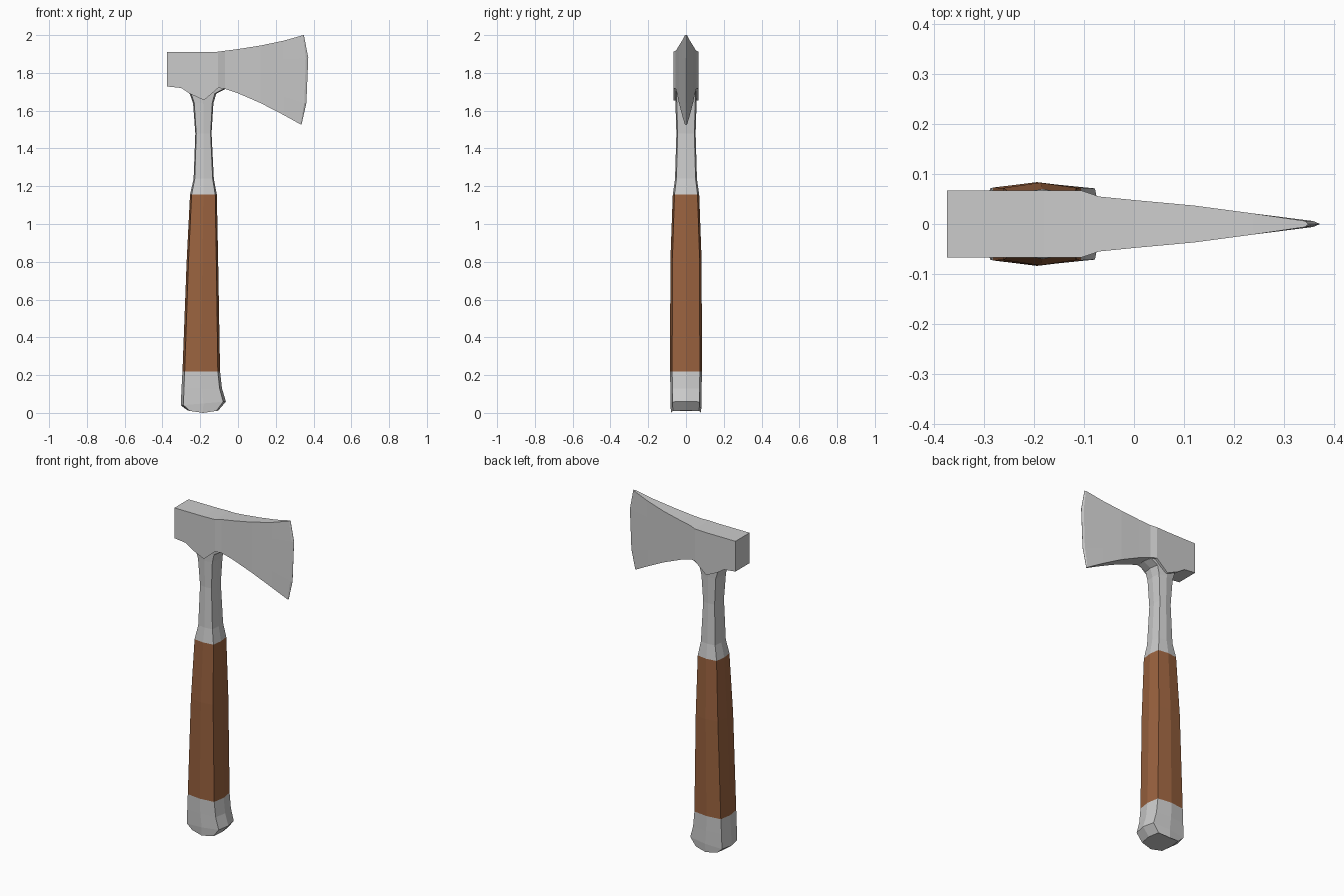
import bpy

if "Cube" in bpy.data.objects:
    bpy.data.objects.remove(bpy.data.objects["Cube"])


def make(name, verts, faces, color=None):
    me = bpy.data.meshes.new(name)
    me.from_pydata(verts, [], faces)
    import bmesh
    bm = bmesh.new()
    bm.from_mesh(me)
    bmesh.ops.remove_doubles(bm, verts=bm.verts, dist=1e-5)
    bmesh.ops.recalc_face_normals(bm, faces=bm.faces)
    bm.to_mesh(me)
    bm.free()
    ob = bpy.data.objects.new(name, me)
    bpy.context.collection.objects.link(ob)
    if color:
        m = bpy.data.materials.new(name + "_material")
        m.diffuse_color = color
        m.use_nodes = True
        m.node_tree.nodes["Principled BSDF"].inputs["Base Color"].default_value = m.diffuse_color
        me.materials.append(m)
    return ob


def loft(name, rings, caps=True, color=None):
    """Join equal-length closed rings of points with quads."""
    n = len(rings[0])
    verts = [p for r in rings for p in r]
    faces = [(i * n + k, i * n + (k + 1) % n, (i + 1) * n + (k + 1) % n, (i + 1) * n + k)
             for i in range(len(rings) - 1) for k in range(n)]
    faces.append(tuple(range(n)))
    if caps:
        faces.append(tuple(range((len(rings) - 1) * n, len(rings) * n)))
    return make(name, verts, faces, color)


def section(xl, zl, xr, zr, y):
    """Eight-sided handle section; left and right ends may differ in height."""
    c, h = (xl + xr) / 2, (xr - xl) / 2
    unit = [(-1, 0), (-0.88, -0.87), (0, -1), (0.88, -0.87),
            (1, 0), (0.88, 0.87), (0, 1), (-0.88, 0.87)]
    return [(c + u * h, v * y, zl + (zr - zl) * (u + 1) / 2) for u, v in unit]


def level(z, xl, xr, y):
    return section(xl, z, xr, z, y)


# Steel neck, flaring into the head
loft("neck", [level(1.155, -0.254, -0.112, 0.070), level(1.24, -0.235, -0.128, 0.058),
              level(1.48, -0.226, -0.140, 0.051), level(1.64, -0.238, -0.130, 0.056),
              level(1.69, -0.256, -0.115, 0.058), level(1.715, -0.275, -0.065, 0.058),
              level(1.74, -0.275, -0.065, 0.058)])

# Wooden grip
loft("grip", [level(0.22, -0.294, -0.095, 0.084), level(0.80, -0.272, -0.105, 0.083),
              level(1.155, -0.254, -0.112, 0.070)], color=(0.325, 0.124, 0.05, 1))

# Pommel with chamfered, slightly bulging base
bottom = [(x, y * 0.95, 0.012 * abs(x + 0.185) / 0.08)
          for x, y, z in level(0, -0.265, -0.105, 0.084)]
loft("pommel", [level(0.22, -0.294, -0.095, 0.084), level(0.13, -0.299, -0.085, 0.083),
                section(-0.303, 0.04, -0.064, 0.06, 0.082), bottom])

# Axe head: stations (x, top z, bottom z, half thickness) from poll to blade
stations = [(-0.375, 1.91, 1.728, 0.067), (-0.30, 1.91, 1.720, 0.067),
            (-0.255, 1.91, 1.690, 0.067), (-0.18, 1.91, 1.655, 0.067),
            (-0.105, 1.912, 1.720, 0.067), (-0.07, 1.917, 1.716, 0.055),
            (0.0, 1.926, 1.692, 0.048), (0.12, 1.945, 1.640, 0.037),
            (0.24, 1.970, 1.578, 0.021)]
rows = [0.0, 0.25, 0.75, 1.0]
columns = [([(x, zt + (zb - zt) * f) for f in rows], y) for x, zt, zb, y in stations]
columns.append(([(0.343, 1.999), (0.359, 1.88), (0.351, 1.64), (0.332, 1.527)], 0.006))
columns.append(([(0.349, 2.0), (0.372, 1.88), (0.362, 1.64), (0.336, 1.525)], 0.0005))
loft("axe_head", [[(x, -y, z) for x, z in pts] + [(x, y, z) for x, z in reversed(pts)]
                  for pts, y in columns])
